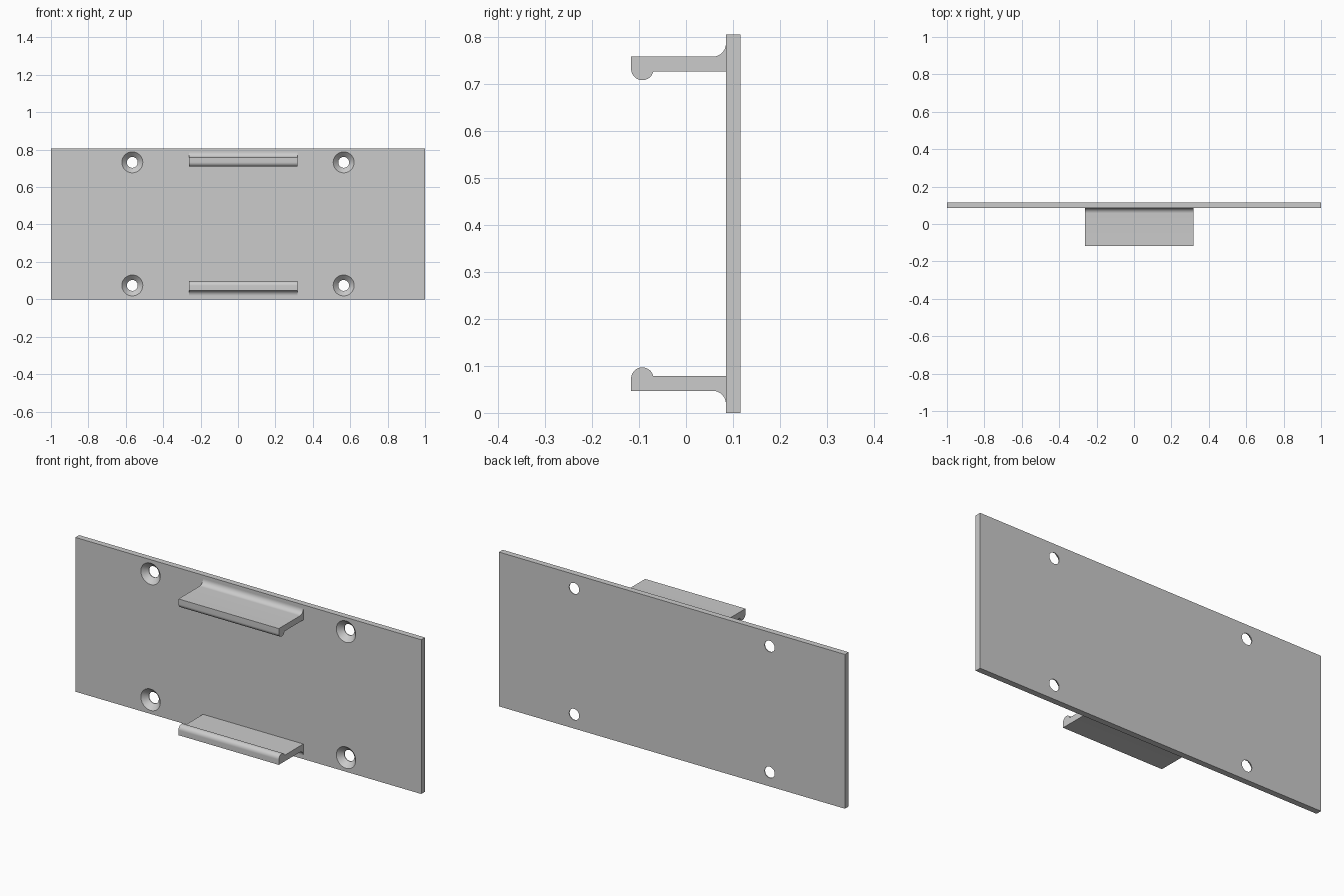
import bpy, bmesh, math
from mathutils import Matrix, Vector

if "Cube" in bpy.data.objects:
    bpy.data.objects.remove(bpy.data.objects["Cube"], do_unlink=True)

HEIGHT = 0.806
FRONT, BACK = 0.085, 0.116

grey = bpy.data.materials.new("plain grey")
grey.use_nodes = True
colour = (0.6, 0.6, 0.6, 1)
grey.diffuse_color = colour
grey.node_tree.nodes["Principled BSDF"].inputs["Base Color"].default_value = colour


def make_object(name, bm):
    bmesh.ops.recalc_face_normals(bm, faces=bm.faces)
    mesh = bpy.data.meshes.new(name)
    bm.to_mesh(mesh)
    bm.free()
    mesh.materials.append(grey)
    obj = bpy.data.objects.new(name, mesh)
    bpy.context.collection.objects.link(obj)
    return obj


def activate(obj):
    bpy.ops.object.select_all(action='DESELECT')
    obj.select_set(True)
    bpy.context.view_layer.objects.active = obj


def smooth(obj):
    activate(obj)
    bpy.ops.object.shade_smooth_by_angle(angle=math.radians(30))


def arc(cy, cz, radius, start, end, steps):
    angles = [math.radians(start + (end - start) * i / steps) for i in range(steps + 1)]
    return [(cy + radius * math.cos(a), cz + radius * math.sin(a)) for a in angles]


# Mounting plate
bm = bmesh.new()
bmesh.ops.create_cube(bm, size=1, matrix=Matrix.Translation((0, (FRONT + BACK) / 2, HEIGHT / 2))
                      @ Matrix.Diagonal((2, BACK - FRONT, HEIGHT, 1)))
plate = make_object("mounting_plate", bm)

# Countersunk screw holes: one spun profile at each corner position
bm = bmesh.new()
rings = [(0.056, FRONT - 0.01), (0.056, FRONT), (0.029, BACK - 0.004), (0.029, BACK + 0.01)]
sides = 48
for x in (-0.565, 0.565):
    for z in (0.074, HEIGHT - 0.074):
        loops = [[bm.verts.new((x + r * math.cos(math.tau * i / sides), y,
                                z + r * math.sin(math.tau * i / sides)))
                  for i in range(sides)] for r, y in rings]
        for a, b in zip(loops, loops[1:]):
            for i in range(sides):
                j = (i + 1) % sides
                bm.faces.new((a[i], a[j], b[j], b[i]))
        bm.faces.new(loops[0])
        bm.faces.new(loops[-1])
cutter = make_object("screw_hole_cutter", bm)
cutter.hide_render = True
cut = plate.modifiers.new("screw holes", 'BOOLEAN')
cut.object = cutter
cut.operation = 'DIFFERENCE'
cut.solver = 'EXACT'
activate(plate)
bpy.ops.object.modifier_apply(modifier=cut.name)
bpy.data.objects.remove(cutter, do_unlink=True)
smooth(plate)

# Snap clips: arm with a rounded lip at the tip and a fillet at the root
root = FRONT + 0.005
profile = [(-0.117, 0.047)]
profile += arc(-0.093, 0.073, 0.024, 180, 14.5, 20)
profile += [(root, 0.079), (root, 0.019)]
profile += arc(0.057, 0.019, 0.028, 0, 90, 12)


def make_clip(name, flipped):
    bm = bmesh.new()
    face = bm.faces.new([bm.verts.new((-0.262, y, HEIGHT - z if flipped else z))
                         for y, z in profile])
    end = bmesh.ops.extrude_face_region(bm, geom=[face], use_keep_orig=True)
    moved = [v for v in end["geom"] if isinstance(v, bmesh.types.BMVert)]
    bmesh.ops.translate(bm, verts=moved, vec=Vector((0.58, 0, 0)))
    smooth(make_object(name, bm))


make_clip("lower_clip", False)
make_clip("upper_clip", True)
